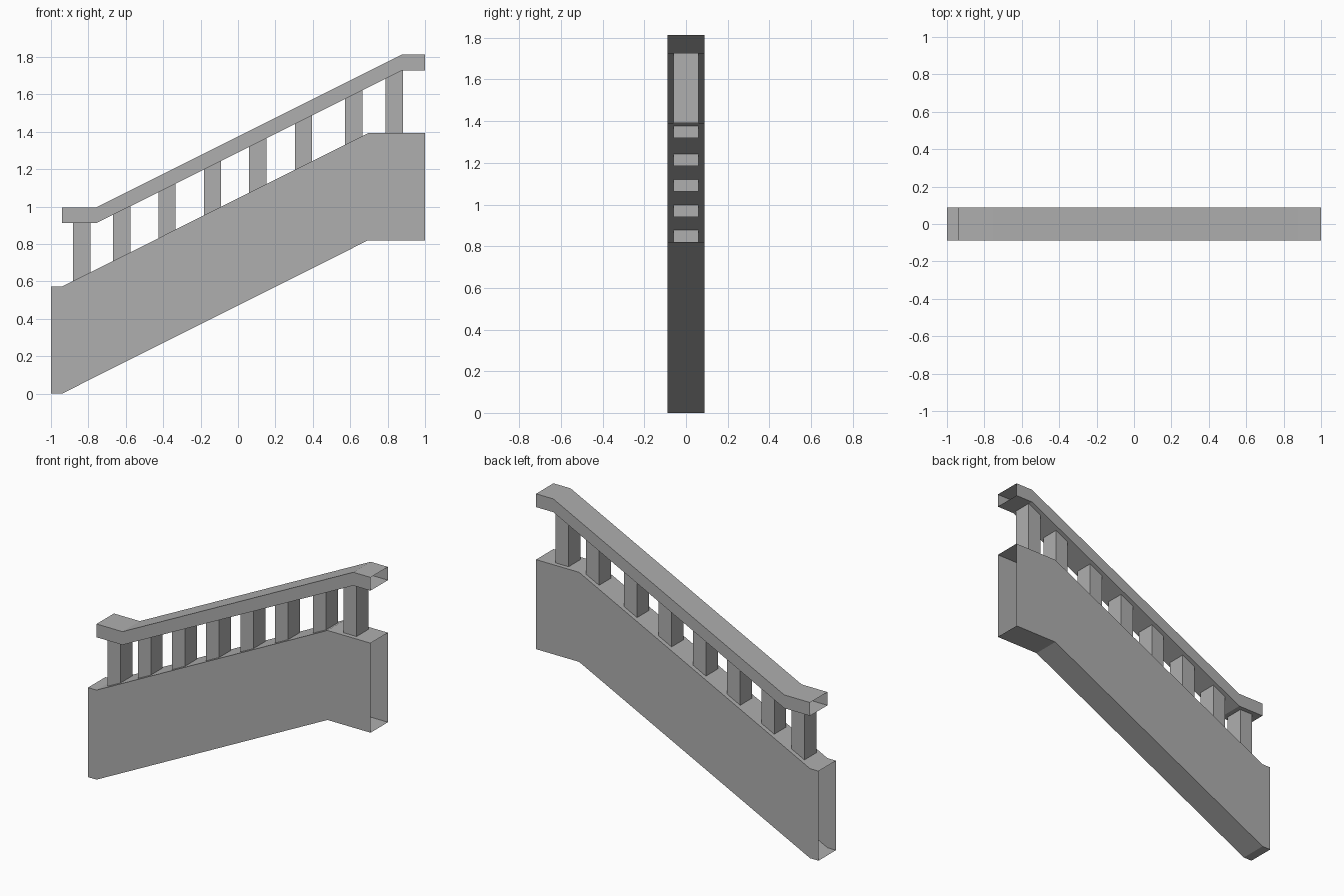
import bpy

if "Cube" in bpy.data.objects:
    bpy.data.objects.remove(bpy.data.objects["Cube"])

# Mid grey shared by all parts
grey = bpy.data.materials.new("mid_grey")
grey.diffuse_color = (0.43, 0.43, 0.43, 1)
grey.use_nodes = True
grey.node_tree.nodes["Principled BSDF"].inputs["Base Color"].default_value = grey.diffuse_color

def make_mesh(name, verts, faces):
    mesh = bpy.data.meshes.new(name)
    mesh.from_pydata(verts, [], faces)
    mesh.materials.append(grey)
    mesh.update()
    obj = bpy.data.objects.new(name, mesh)
    bpy.context.collection.objects.link(obj)
    return obj

def sloped_tube(name, path, height, half):
    """Rectangular tube with open ends; path gives (x, z) of its underside."""
    verts = []
    for x, z in path:
        verts += [(x, -half, z), (x, half, z),
                  (x, half, z + height), (x, -half, z + height)]
    faces = []
    for s in range(len(path) - 1):
        a, b = 4 * s, 4 * s + 4
        for i in range(4):
            j = (i + 1) % 4
            faces.append((a + i, a + j, b + j, b + i))
    obj = make_mesh(name, verts, faces)
    # Outward normals: the first face is the underside
    if obj.data.polygons[0].normal.z > 0:
        obj.data.flip_normals()
    return obj

def height_on(path, x):
    """Height of a path at x."""
    for (x0, z0), (x1, z1) in zip(path, path[1:]):
        if x <= x1:
            return z0 + (z1 - z0) * (x - x0) / (x1 - x0)
    return path[-1][1]

WALL_H = 0.573
wall_path = [(-1, 0), (-0.94, 0), (0.695, 0.819), (1, 0.819)]
rail_path = [(-0.94, 0.911), (-0.757, 0.911), (0.878, 1.728), (1, 1.728)]

# Solid stair side and handrail
sloped_tube("stair_side_wall", wall_path, WALL_H, 0.088)
sloped_tube("handrail", rail_path, 0.085, 0.088)

# Balusters: open square tubes, flat ends sunk slightly into the slopes
HX, HY = 0.046, 0.06
centres = [-0.835, -0.621, -0.380, -0.137, 0.106, 0.350, 0.619, 0.835]
for n, c in enumerate(centres, 1):
    bottom = height_on(wall_path, c - HX) + WALL_H
    if c < 0.69:
        bottom -= 0.012
    top = height_on(rail_path, c + HX)
    corners = [(c - HX, -HY), (c + HX, -HY), (c + HX, HY), (c - HX, HY)]
    verts = [(x, y, z) for z in (bottom, top) for x, y in corners]
    faces = [(i, (i + 1) % 4, (i + 1) % 4 + 4, i + 4) for i in range(4)]
    make_mesh(f"baluster_{n}", verts, faces)
